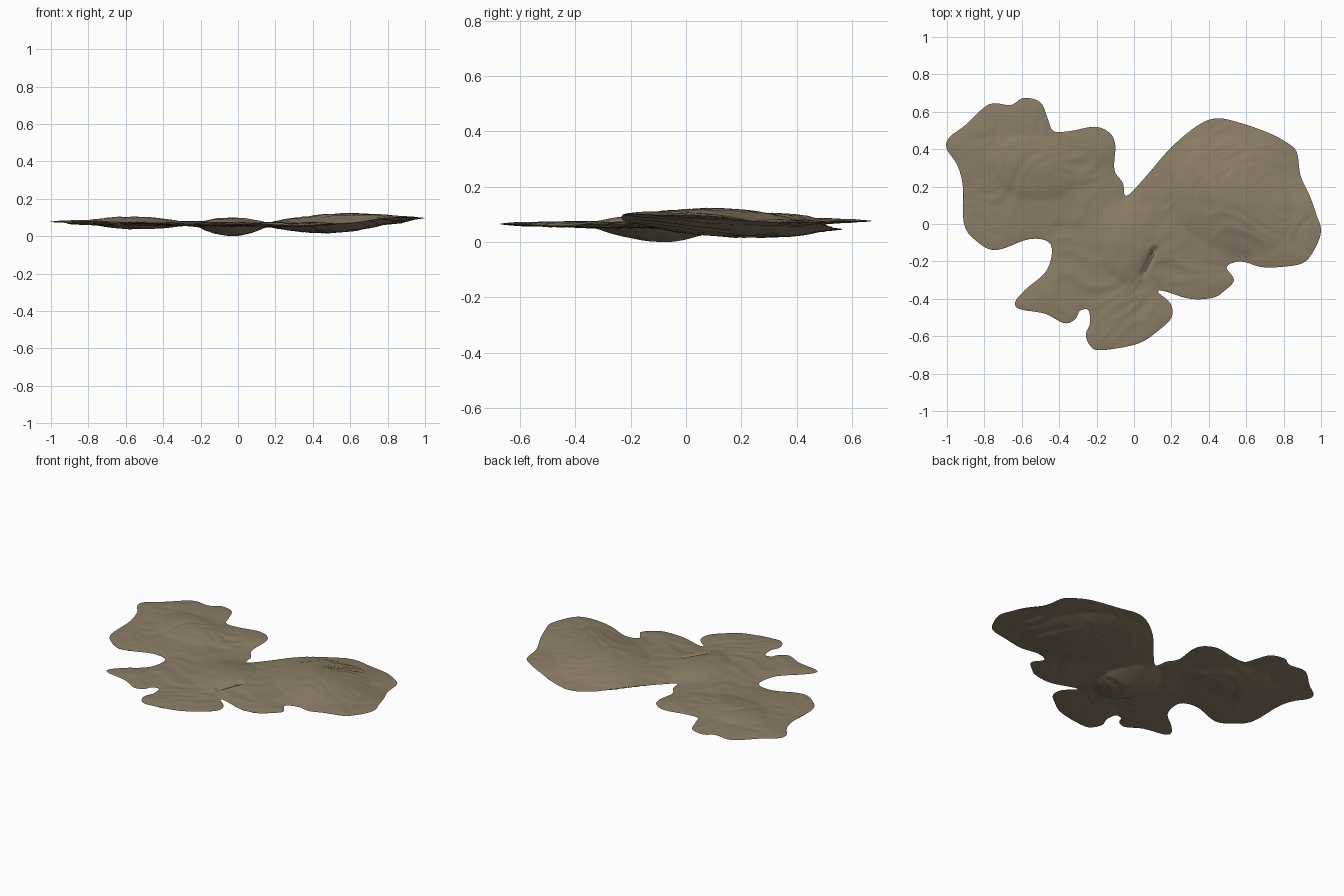
import bpy, bmesh, math
from mathutils import Vector, noise, geometry, kdtree

if "Cube" in bpy.data.objects:
    bpy.data.objects.remove(bpy.data.objects["Cube"])

# Lobed outline seen from above, clockwise from the rear notch
OUTLINE = [
    (-.04, .15), (.06, .25), (.19, .40), (.33, .52), (.44, .565), (.57, .54), (.72, .487),
    (.81, .44), (.87, .385), (.89, .26), (.94, .15), (.975, .05), (1.0, -.04), (.96, -.145),
    (.90, -.21), (.78, -.23), (.68, -.23), (.57, -.20), (.495, -.23), (.535, -.30), (.48, -.36),
    (.42, -.395), (.30, -.40), (.165, -.36), (.13, -.365), (.195, -.425), (.20, -.50),
    (.13, -.57), (.02, -.64), (-.176, -.675), (-.235, -.65), (-.257, -.59), (-.235, -.53),
    (-.245, -.46), (-.29, -.465), (-.315, -.51), (-.375, -.53), (-.475, -.48), (-.61, -.455),
    (-.635, -.417), (-.58, -.35), (-.465, -.245), (-.445, -.11), (-.555, -.08), (-.74, -.14),
    (-.85, -.085), (-.91, .005), (-.915, .20), (-.945, .315), (-1.0, .40), (-.99, .46),
    (-.90, .53), (-.775, .64), (-.66, .636), (-.59, .674), (-.50, .65), (-.46, .56),
    (-.43, .497), (-.34, .497), (-.21, .52), (-.13, .487), (-.10, .42), (-.105, .29), (-.06, .22)]

# Height of the sheet's rim at a few places (x, y, z)
RIM = [(-.95, .4, .087), (-.9, 0, .077), (-.55, .67, .086), (-.15, .5, .083), (-.04, .15, .068),
       (.45, .56, .055), (.85, .4, .08), (1, -.04, .106), (.9, -.2, .113), (.5, -.3, .075),
       (.3, -.4, .065), (0, -.65, .074), (-.2, -.67, .075), (-.63, -.42, .08), (-.5, -.1, .075)]

# Mounds: centre x, y, radius x, y, rotation, rise above, drop below
MOUNDS = [(.50, .16, .38, .27, -.75, .042, .040),
          (-.03, -.09, .17, .23, 0, .028, .052),
          (-.54, .30, .25, .17, -.35, .024, .024)]


def spline(points, steps):
    """Closed smooth curve through the points."""
    p = [Vector(q) for q in points]
    out = []
    for i in range(len(p)):
        a, b, c, d = p[i - 1], p[i], p[(i + 1) % len(p)], p[(i + 2) % len(p)]
        for k in range(steps):
            t = k / steps
            out.append(.5 * (2 * b + (c - a) * t + (2 * a - 5 * b + 4 * c - d) * t * t
                             + (3 * b - a - 3 * c + d) * t ** 3))
    return out


def rim_height(x, y):
    total = weight = 0
    for rx, ry, rz in RIM:
        w = 1 / ((x - rx) ** 2 + (y - ry) ** 2 + .01) ** 1.5
        total += w * rz
        weight += w
    return total / weight


def mound_shape(x, y, m):
    """Rounded cap with a soft foot."""
    cx, cy, rx, ry, rot = m[:5]
    dx, dy = x - cx, y - cy
    u = (dx * math.cos(rot) + dy * math.sin(rot)) / rx
    v = (-dx * math.sin(rot) + dy * math.cos(rot)) / ry
    r = math.hypot(u, v) + .10 * noise.noise(Vector((x * 5, y * 5, cx)))
    cap = max(0, 1 - r * r) ** .8
    return .6 * cap + .4 * math.exp(-1.2 * r * r)


def wrinkles(x, y, seed):
    """Stretched folds that wander over the surface."""
    w = noise.noise(Vector((x * 2.5, y * 2.5, seed)))
    a = .6 + 1.2 * w
    u, v = x * math.cos(a) + y * math.sin(a), -x * math.sin(a) + y * math.cos(a)
    fold = 1 - 2 * abs(noise.noise(Vector((u * 4, v * 13, seed + 3))))
    return .0045 * (fold - .6) + .002 * noise.noise(Vector((x * 14, y * 14, seed)))


def crack(x, y):
    """Short torn fold beside the middle mound."""
    a, d = Vector((.05, -.27)), Vector((.06, .13))
    t = max(0, min(1, (Vector((x, y)) - a).dot(d) / d.length_squared))
    gap = (Vector((x, y)) - a - d * t).length
    return .022 * math.exp(-(gap / .014) ** 2)


# Fill the outline with a fine triangle sheet
edge = spline(OUTLINE, 5)
n = len(edge)
tree = kdtree.KDTree(n)
for i, p in enumerate(edge):
    tree.insert((p.x, p.y, 0), i)
tree.balance()
STEP = .0125
points = list(edge)
for j in range(-55, 56):
    for i in range(-80, 81):
        q = Vector(((i + .5 * (j % 2)) * STEP, j * STEP))
        if tree.find((q.x, q.y, 0))[2] > .006:
            points.append(q)
flat, _, tris, _, _, _ = geometry.delaunay_2d_cdt(
    points, [], [list(range(n))], 1, 1e-5)

# Raise an upper and a lower skin that meet at the rim
bm = bmesh.new()
for side in (1, -1):
    skin = {}
    for tri in tris:
        for k in tri:
            if k in skin:
                continue
            x, y = flat[k]
            d = tree.find((x, y, 0))[2]
            fade = 1 - math.exp(-d / .06) if d > 1e-4 else 0
            lift = .009 + wrinkles(x, y, 2.0 if side > 0 else 9.0)
            lift += sum(mound_shape(x, y, m) * m[5 if side > 0 else 6] for m in MOUNDS)
            if side > 0:
                lift -= crack(x, y)
            skin[k] = bm.verts.new((x, y, rim_height(x, y) + side * max(lift, .001) * fade))
    for tri in tris:
        bm.faces.new([skin[k] for k in (tri if side > 0 else reversed(tri))])
bmesh.ops.remove_doubles(bm, verts=bm.verts, dist=.0002)
bmesh.ops.recalc_face_normals(bm, faces=bm.faces)

# Stand on the ground
low = min(v.co.z for v in bm.verts)
bmesh.ops.translate(bm, verts=bm.verts, vec=(0, 0, -low))

mesh = bpy.data.meshes.new("rock_sheet")
bm.to_mesh(mesh)
bm.free()
rock = bpy.data.objects.new("rock_sheet", mesh)
bpy.context.collection.objects.link(rock)
stone = bpy.data.materials.new("brown stone")
stone.diffuse_color = (.26, .205, .135, 1)
stone.use_nodes = True
stone.node_tree.nodes["Principled BSDF"].inputs["Base Color"].default_value = stone.diffuse_color
mesh.materials.append(stone)
bpy.context.view_layer.objects.active = rock
rock.select_set(True)
bpy.ops.object.shade_smooth_by_angle(angle=math.radians(40))
